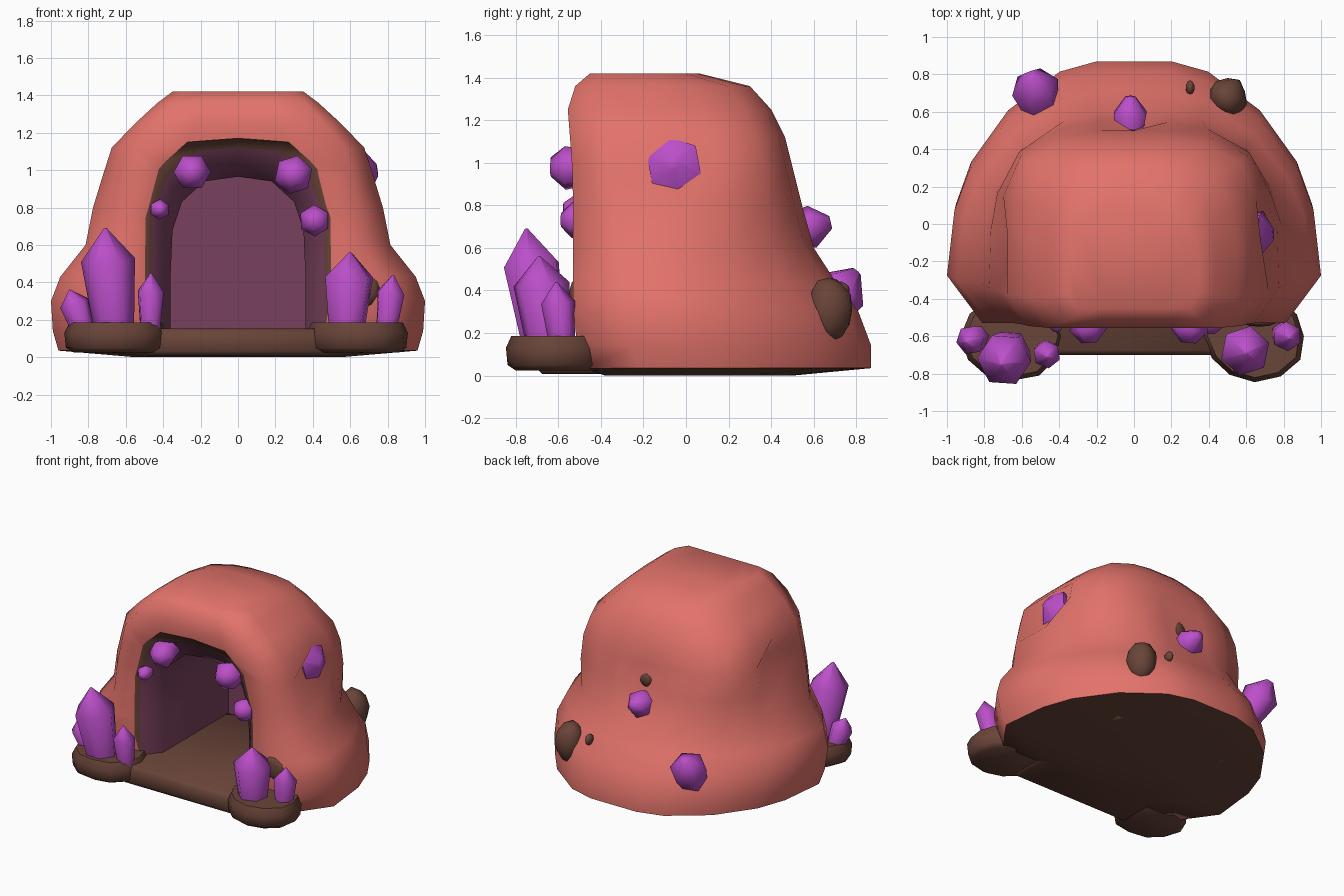
import bpy, bmesh, math, random
from mathutils import Vector

if "Cube" in bpy.data.objects:
    bpy.data.objects.remove(bpy.data.objects["Cube"])

random.seed(4)


def material(name, rgb):
    m = bpy.data.materials.new(name)
    m.diffuse_color = (*rgb, 1)
    m.use_nodes = True
    m.node_tree.nodes["Principled BSDF"].inputs["Base Color"].default_value = m.diffuse_color
    return m


PINK = material("coral rock", (0.76, 0.17, 0.145))
BROWN = material("brown earth", (0.141, 0.058, 0.04))
MAUVE = material("dark mauve interior", (0.19, 0.052, 0.11))
PURPLE = material("purple crystal", (0.50, 0.078, 0.59))


def make(name, bm, mats, angle=None):
    bmesh.ops.recalc_face_normals(bm, faces=bm.faces)
    me = bpy.data.meshes.new(name)
    bm.to_mesh(me)
    bm.free()
    for m in mats:
        me.materials.append(m)
    ob = bpy.data.objects.new(name, me)
    bpy.context.collection.objects.link(ob)
    if angle:
        smooth(ob, angle)
    return ob


def smooth(ob, angle):
    bpy.ops.object.select_all(action='DESELECT')
    ob.select_set(True)
    bpy.context.view_layer.objects.active = ob
    bpy.ops.object.shade_smooth_by_angle(angle=math.radians(angle))


def loft(rings):
    """Skin closed rings of equal length and cap both ends."""
    bm = bmesh.new()
    rows = [[bm.verts.new(p) for p in r] for r in rings]
    n = len(rows[0])
    for a, b in zip(rows, rows[1:]):
        for i in range(n):
            j = (i + 1) % n
            bm.faces.new((a[i], a[j], b[j], b[i]))
    bm.faces.new(rows[0])
    bm.faces.new(rows[-1])
    return bm


# Rock shell: low outline blends to a squarer one near the top
LOW = [(0.42, 0), (0.81, 0), (1, 0.19), (0.96, 0.45), (0.88, 0.61),
       (0.68, 0.81), (0.40, 0.96), (0.2, 1)]
HIGH = [(0.42, 0), (0.84, 0), (1, 0.17), (1, 0.47), (0.97, 0.66),
        (0.84, 0.87), (0.55, 0.97), (0.25, 1)]
# height, half width, front y, back y
LEVELS = [(0.0, 0.55, -0.38, 0.5), (0.035, 0.96, -0.48, 0.87), (0.14, 0.99, -0.51, 0.87),
          (0.30, 1.0, -0.53, 0.81), (0.43, 0.95, -0.53, 0.71), (0.60, 0.815, -0.53, 0.60),
          (0.80, 0.775, -0.53, 0.545), (0.98, 0.72, -0.535, 0.50), (1.12, 0.675, -0.545, 0.465),
          (1.25, 0.55, -0.555, 0.40), (1.36, 0.43, -0.52, 0.30), (1.42, 0.35, -0.45, 0.06)]
rings = []
for z, w, yf, yb in LEVELS:
    t = min(1, max(0, (z - 0.45) / 0.5))
    half = [((1 - t) * a + t * c, (1 - t) * b + t * d) for (a, b), (c, d) in zip(LOW, HIGH)]
    half = [(x * w, yf + y * (yb - yf)) for x, y in half]
    if z == 0.98:                                 # side dents
        half[3] = (half[3][0] * 0.86, half[3][1])
    dent = 0.07 if z == 0.80 else 0               # back dent
    ring = [(0, yf)] + half + [(0, yb - dent)] + [(-x, y) for x, y in reversed(half)]
    rings.append([(x, y, z) for x, y in ring])
bm = loft(rings)
for f in bm.faces:
    f.material_index = 1 if f.calc_center_median().z < 0.03 else 0
rock = make("rock_shell", bm, [PINK, BROWN, MAUVE])

# Arched hollow: brown rim, then mauve tunnel with back wall
OUTER = [(0.48, 0.08), (0.485, 0.45), (0.48, 0.75), (0.40, 0.98), (0.24, 1.12)]
INNER = [(0.36, 0.08), (0.36, 0.45), (0.35, 0.68), (0.30, 0.83), (0.18, 0.94)]


def arch(half, top, y, grow=0.0):
    pts = [(x + grow, z + (grow if z > 0.8 else 0)) for x, z in half]
    right = pts + [(0, top + grow)]
    return [(x, y, z) for x, z in right + [(-x, z) for x, z in reversed(pts)]]


bm = loft([arch(OUTER, 1.14, -0.8, 0.03), arch(OUTER, 1.14, -0.54, 0.03),
           arch(OUTER, 1.14, -0.51, -0.02), arch(INNER, 0.965, -0.38),
           arch(INNER, 0.965, 0.40)])
for f in bm.faces:
    f.material_index = 2 if f.calc_center_median().y > -0.5 else 1
cutter = make("hollow_cutter", bm, [PINK, BROWN, MAUVE])
mod = rock.modifiers.new("hollow", 'BOOLEAN')
mod.object = cutter
mod.solver = 'EXACT'
mod.material_mode = 'TRANSFER'
bpy.context.view_layer.objects.active = rock
bpy.ops.object.modifier_apply(modifier=mod.name)
bpy.data.objects.remove(cutter)
smooth(rock, 62)

# Floor slab and doorstep
bm = bmesh.new()
bmesh.ops.create_cube(bm, size=1)
for v in bm.verts:
    v.co = (v.co.x * 1.0, -0.14 + v.co.y * 1.12, 0.08 + v.co.z * 0.145)
bmesh.ops.bevel(bm, geom=bm.edges[:], offset=0.025, segments=1, affect='EDGES')
make("floor_slab", bm, [BROWN], 50)

# Rounded mounds either side of the door
for side, label in ((-1, "left"), (1, "right")):
    wob = [random.uniform(0.94, 1.04) for _ in range(12)]
    rings = []
    for z, s in ((0.025, 0.82), (0.05, 0.97), (0.13, 1.0), (0.185, 0.9)):
        rings.append([(side * 0.645 + 0.275 * s * k * math.cos(i * math.pi / 6),
                       -0.60 + 0.245 * s * k * math.sin(i * math.pi / 6), z)
                      for i, k in enumerate(wob)])
    make(label + "_mound", loft(rings), [BROWN], 60)


# Loose brown stones
def stone(name, centre, size):
    bm = bmesh.new()
    bmesh.ops.create_icosphere(bm, subdivisions=2, radius=1)
    for v in bm.verts:
        k = random.uniform(0.93, 1.07)
        v.co = Vector([c + s * p * k for c, s, p in zip(centre, size, v.co)])
    make(name, bm, [BROWN], 60)


stone("back_stone", (0.50, 0.675, 0.31), (0.105, 0.11, 0.155))
stone("small_back_stone", (0.30, 0.73, 0.40), (0.025, 0.04, 0.04))
stone("side_stone", (0.59, -0.03, 0.99), (0.07, 0.10, 0.14))
stone("back_dent_stone", (0.0, 0.465, 0.84), (0.06, 0.04, 0.06))
stone("door_stone", (0.67, -0.52, 0.36), (0.09, 0.03, 0.09))


# Crystals: six-sided shaft flaring to a shoulder, then a point
def crystal(name, base, tip, r, shoulder=0.7, point=0.05):
    base, tip = Vector(base), Vector(tip)
    q = (tip - base).to_track_quat('Z', 'Y')
    length = (tip - base).length
    turn = random.uniform(0, 1)
    rings = []
    for h, s in ((0, 0.72), (shoulder, 1), (1, point)):
        rings.append([base + q @ Vector((r * s * math.cos(turn + i * math.pi / 3),
                                         r * s * math.sin(turn + i * math.pi / 3),
                                         length * h)) for i in range(6)])
    make(name, loft(rings), [PURPLE], 62)


crystal("left_tall_crystal", (-0.66, -0.67, 0.12), (-0.71, -0.75, 0.69), 0.145)
crystal("left_outer_crystal", (-0.82, -0.60, 0.12), (-0.90, -0.63, 0.36), 0.08)
crystal("left_inner_crystal", (-0.47, -0.67, 0.12), (-0.465, -0.71, 0.45), 0.075)
crystal("right_tall_crystal", (0.58, -0.65, 0.12), (0.60, -0.69, 0.56), 0.135)
crystal("right_outer_crystal", (0.79, -0.58, 0.12), (0.83, -0.61, 0.44), 0.08)
for i, (x, z, r, y) in enumerate([(-0.24, 0.99, 0.10, -0.635), (0.29, 0.975, 0.105, -0.635),
                                  (0.40, 0.73, 0.085, -0.585), (-0.41, 0.79, 0.055, -0.575)]):
    crystal(f"arch_crystal_{i + 1}", (x * 1.06, -0.44, z), (x, y, z), r, 0.65, 0.4)
crystal("side_crystal", (0.52, -0.05, 0.97), (0.745, -0.06, 1.0), 0.135, 0.7, 0.25)
crystal("back_upper_crystal", (-0.02, 0.46, 0.67), (-0.02, 0.68, 0.72), 0.10, 0.6, 0.3)
crystal("back_lower_crystal", (-0.49, 0.60, 0.24), (-0.55, 0.80, 0.49), 0.13, 0.65, 0.2)
